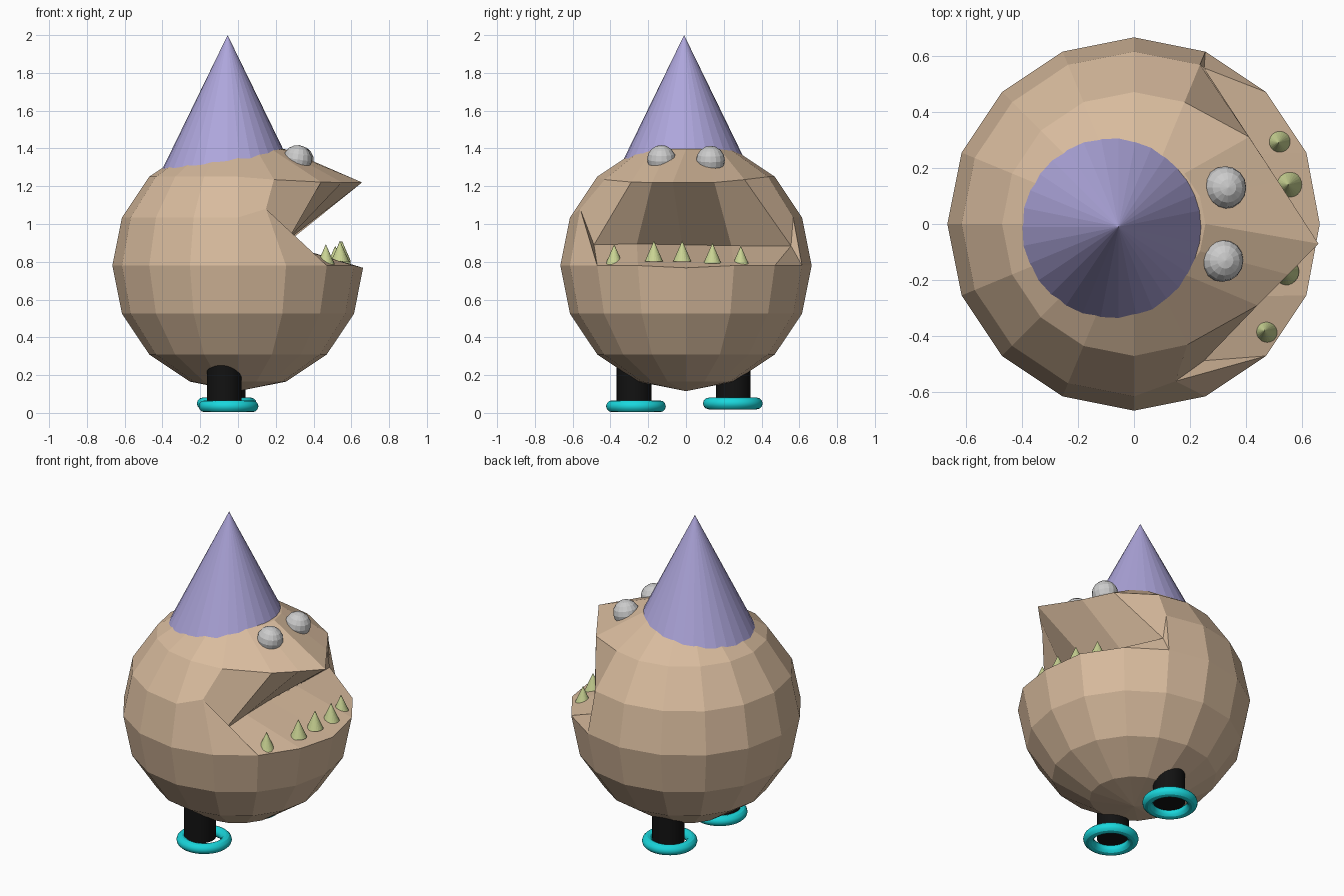
import bpy, bmesh, math
from mathutils import Vector

if "Cube" in bpy.data.objects:
    bpy.data.objects.remove(bpy.data.objects["Cube"])


def material(name, rgb):
    m = bpy.data.materials.new(name)
    m.diffuse_color = (*rgb, 1)
    m.use_nodes = True
    m.node_tree.nodes["Principled BSDF"].inputs["Base Color"].default_value = m.diffuse_color
    return m


TAN = material("tan", (0.69, 0.50, 0.34))
VIOLET = material("violet", (0.42, 0.38, 0.71))
GREEN = material("pale_green", (0.58, 0.65, 0.29))
BLACK = material("black", (0.006, 0.006, 0.006))
CYAN = material("cyan", (0.01, 0.68, 0.72))


def finish(name, mat=None, smooth=False):
    ob = bpy.context.object
    ob.name = name
    if mat:
        ob.data.materials.append(mat)
    if smooth:
        bpy.ops.object.shade_smooth_by_angle()
    return ob


def cone(name, tip, radius, height, sides, mat):
    x, y, z = tip
    bpy.ops.mesh.primitive_cone_add(vertices=sides, radius1=radius, depth=height,
                                    location=(x, y, z - height / 2))
    return finish(name, mat)


# Body: low-poly ball whose +x side is pulled into an open mouth
R, CENTRE = 0.665, 0.78
bm = bmesh.new()
bmesh.ops.create_uvsphere(bm, u_segments=16, v_segments=8, radius=R)
bmesh.ops.translate(bm, verts=bm.verts, vec=(0, 0, CENTRE))
STEP = math.pi / 8


def on_ball(ring, seg):
    a, b = ring * STEP, seg * STEP
    p = Vector((R * math.cos(a) * math.cos(b), R * math.cos(a) * math.sin(b),
                CENTRE + R * math.sin(a)))
    return min(bm.verts, key=lambda v: (v.co - p).length)


moves = {
    # lower lip dip
    (0, 0): (0.662, 0, 0.768),
    # back of the mouth
    (1, -3): (0.148, -0.56, 1.08), (1, -2): (0.25, -0.487, 0.89),
    (1, -1): (0.24, -0.26, 0.895), (1, 0): (0.23, -0.02, 0.89),
    (1, 1): (0.24, 0.24, 0.885), (1, 2): (0.25, 0.556, 0.884),
    # upper lip
    (2, -3): (0.19, -0.43, 1.235), (2, -2): (0.44, -0.29, 1.222),
    (2, -1): (0.55, -0.18, 1.22), (2, 0): (0.657, -0.07, 1.22),
    (2, 1): (0.515, 0.15, 1.22), (2, 2): (0.41, 0.31, 1.235),
}
picked = {key: on_ball(*key) for key in moves}
corner_folds = [(picked[1, -3], on_ball(0, -2)), (picked[1, 2], on_ball(0, 3))]
for key, co in moves.items():
    picked[key].co = co
for pair in corner_folds:
    bmesh.ops.connect_verts(bm, verts=list(pair))
mesh = bpy.data.meshes.new("body")
bm.to_mesh(mesh)
bm.free()
body = bpy.data.objects.new("body", mesh)
mesh.materials.append(TAN)
bpy.context.collection.objects.link(body)

# Pointed hat
cone("hat", (-0.055, -0.01, 2.0), 0.38, 0.78, 32, VIOLET)

# Eyes half sunk into the brow
for side, loc in (("left", (0.325, 0.13, 1.338)), ("right", (0.315, -0.13, 1.342))):
    bpy.ops.mesh.primitive_uv_sphere_add(segments=16, ring_count=8, radius=0.076,
                                         location=loc, rotation=(0, 0.15, 0))
    finish(f"eye_{side}")

# Teeth along the lower lip
teeth = [(0.465, -0.38, 0.893), (0.54, -0.17, 0.912), (0.55, -0.02, 0.912),
         (0.55, 0.14, 0.9), (0.515, 0.29, 0.885)]
for i, tip in enumerate(teeth):
    cone(f"tooth_{i + 1}", tip, 0.048, 0.11, 24, GREEN)

# Legs with a ring around each foot
for side, leg, ring in (("right", (-0.073, -0.275), (-0.05, -0.265, 0.035)),
                        ("left", (-0.052, 0.25), (-0.06, 0.248, 0.05))):
    bpy.ops.mesh.primitive_cylinder_add(vertices=32, radius=0.092, depth=0.29,
                                        location=(*leg, 0.195))
    finish(f"leg_{side}", BLACK, True)
    bpy.ops.mesh.primitive_torus_add(major_segments=48, minor_segments=12,
                                     major_radius=0.127, minor_radius=0.031, location=ring)
    finish(f"foot_ring_{side}", CYAN, True)
